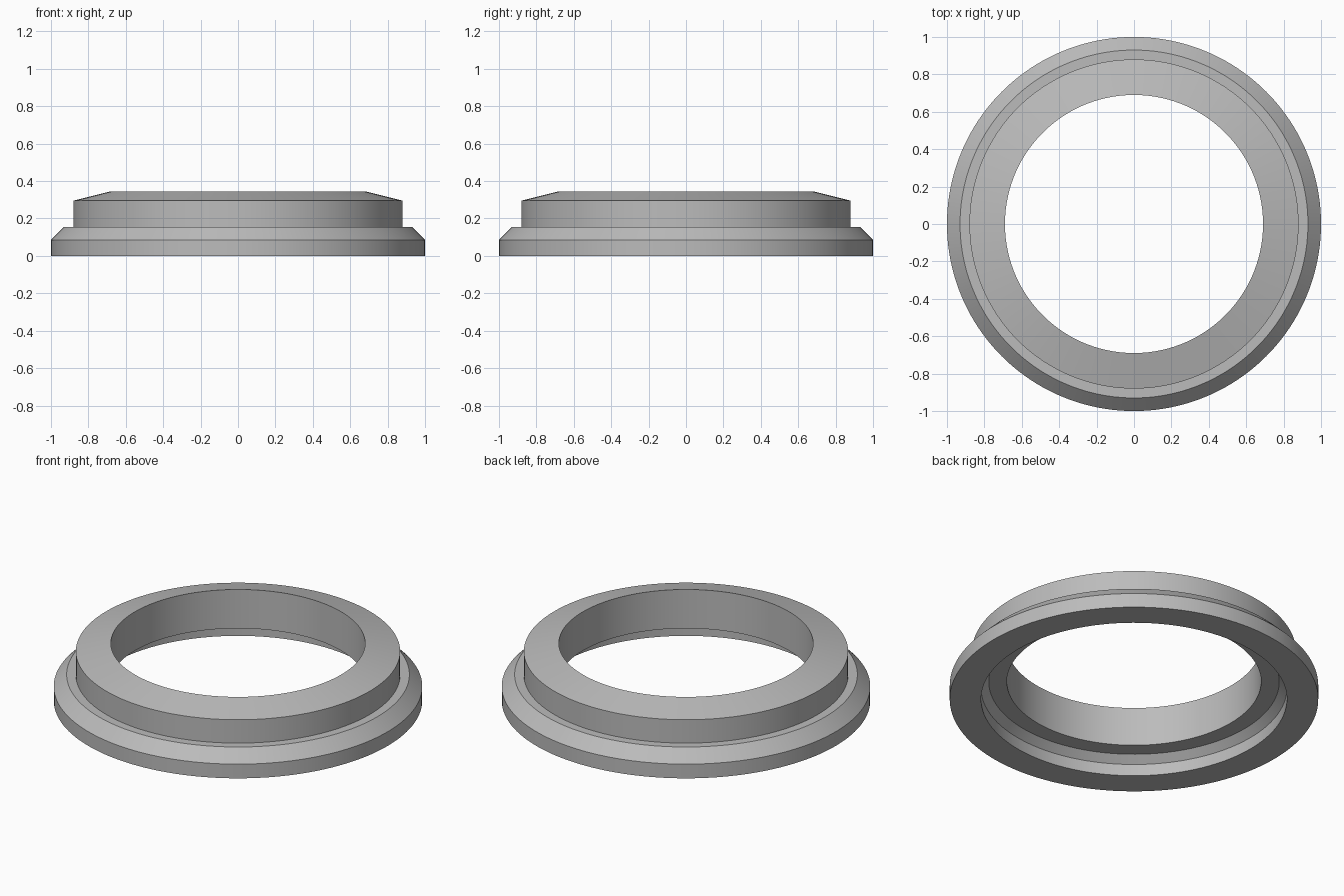
import bpy
import bmesh
from math import radians, tau
from mathutils import Matrix, Vector

cube = bpy.data.objects.get("Cube")
if cube:
    bpy.data.objects.remove(cube, do_unlink=True)

# Plain grey material
grey = bpy.data.materials.new("plain_grey")
grey.use_nodes = True
colour = (0.5, 0.5, 0.5, 1)
grey.diffuse_color = colour
grey.node_tree.nodes["Principled BSDF"].inputs["Base Color"].default_value = colour


def lathe(name, profile, segments, material):
    """Revolve a closed (radius, height) profile around z."""
    bm = bmesh.new()
    verts = [bm.verts.new((r, 0, z)) for r, z in profile]
    edges = [bm.edges.new((a, b)) for a, b in zip(verts, verts[1:] + verts[:1])]
    bmesh.ops.spin(bm, geom=verts + edges, cent=(0, 0, 0), axis=(0, 0, 1),
                   angle=tau, steps=segments, use_merge=True)
    bmesh.ops.remove_doubles(bm, verts=bm.verts, dist=1e-5)
    bmesh.ops.recalc_face_normals(bm, faces=bm.faces)
    mesh = bpy.data.meshes.new(name)
    bm.to_mesh(mesh)
    bm.free()
    mesh.materials.append(material)
    obj = bpy.data.objects.new(name, mesh)
    bpy.context.collection.objects.link(obj)
    bpy.ops.object.select_all(action="DESELECT")
    obj.select_set(True)
    bpy.context.view_layer.objects.active = obj
    bpy.ops.object.shade_smooth_by_angle(angle=radians(10))
    return obj


# Flanged ring: bevelled flange, raised collar with sloped top, bore, recess below
ring_profile = [
    (1.0, 0.0), (1.0, 0.085), (0.93, 0.155), (0.88, 0.155),
    (0.88, 0.295), (0.69, 0.343), (0.69, 0.11), (0.788, 0.11),
    (0.83, 0.07), (0.83, 0.0),
]
lathe("flanged_ring", ring_profile, 160, grey)
